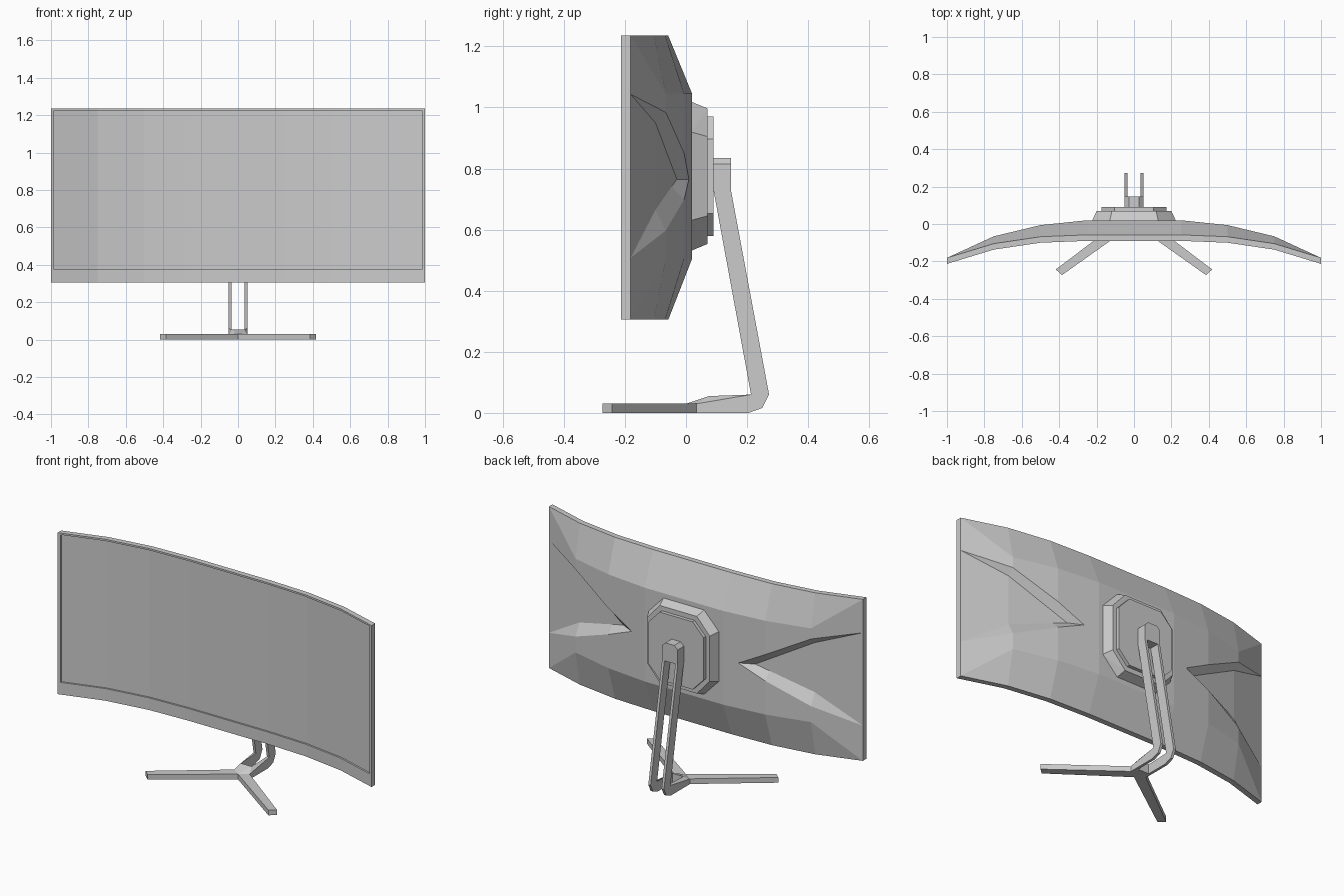
import bpy
import bmesh

cube = bpy.data.objects.get("Cube")
if cube:
    bpy.data.objects.remove(cube, do_unlink=True)

grey = bpy.data.materials.new("plain grey")
grey.use_nodes = True
grey.diffuse_color = (0.6, 0.6, 0.6, 1)
grey.node_tree.nodes["Principled BSDF"].inputs["Base Color"].default_value = (0.6, 0.6, 0.6, 1)


def add_face(bm, *pts):
    """Add a face and its mirror image across x = 0."""
    for side in (1, -1):
        bm.faces.new([bm.verts.new((x * side, y, z)) for x, y, z in pts])


def finish(bm, name):
    bmesh.ops.remove_doubles(bm, verts=bm.verts, dist=0.0005)
    bmesh.ops.recalc_face_normals(bm, faces=bm.faces)
    mesh = bpy.data.meshes.new(name)
    bm.to_mesh(mesh)
    bm.free()
    mesh.materials.append(grey)
    obj = bpy.data.objects.new(name, mesh)
    bpy.context.collection.objects.link(obj)
    return obj


def hull(name, pts):
    """Convex solid around a few points."""
    bm = bmesh.new()
    for p in pts:
        bm.verts.new(p)
    bmesh.ops.convex_hull(bm, input=bm.verts)
    bmesh.ops.dissolve_limit(bm, angle_limit=0.01, verts=bm.verts, edges=bm.edges)
    return finish(bm, name)


# Curved display: plan-view curves of the front, the rim and the bulged back
TOP, BOTTOM, LIP_TOP, LIP_BOTTOM = 1.235, 0.305, 1.225, 0.375
RIM, INSET = 0.032, 0.01
xs = [0, 0.25, 0.5, 0.75, 0.985, 1]
front = list(zip(xs, [-0.09, -0.09, -0.1, -0.137, -0.2085, -0.213]))
rim = [(x, y + RIM) for x, y in front if x != 0.985]
back = list(zip(xs, [0.02, 0.02, -0.006, -0.066]))


def at(p, z, dy=0):
    return (p[0], p[1] + dy, z)


bm = bmesh.new()

# Bezel and recessed screen
for i, (a, b) in enumerate(zip(front, front[1:])):
    for lo, hi in ((BOTTOM, LIP_BOTTOM), (LIP_BOTTOM, LIP_TOP), (LIP_TOP, TOP)):
        deep = INSET if lo == LIP_BOTTOM and i < 4 else 0
        add_face(bm, at(a, lo, deep), at(b, lo, deep), at(b, hi, deep), at(a, hi, deep))
    if i < 4:
        for z in (LIP_BOTTOM, LIP_TOP):
            add_face(bm, at(a, z), at(b, z), at(b, z, INSET), at(a, z, INSET))
edge = front[4]
add_face(bm, at(edge, LIP_BOTTOM), at(edge, LIP_TOP),
         at(edge, LIP_TOP, INSET), at(edge, LIP_BOTTOM, INSET))

# Back shell with a wedge-shaped recess on each side
tip, floor_tip = (0.34, 0.0095, 0.765), (0.42, -0.03, 0.765)
halves = []
for edge_z, bevel_z, rim_z, floor_z in (
        (TOP, 1.045, (0.85, 0.984, 1.043), (0.81, 0.95)),
        (BOTTOM, 0.505, (0.699, 0.597, 0.508), (0.741, 0.665))):
    # Thin top or bottom rim, then the sloping bevel
    for i in range(3):
        add_face(bm, at(front[i], edge_z), at(front[i + 1], edge_z),
                 at(rim[i + 1], edge_z), at(rim[i], edge_z))
        add_face(bm, at(rim[i], edge_z), at(rim[i + 1], edge_z),
                 at(back[i + 1], bevel_z), at(back[i], bevel_z))
    add_face(bm, *[at(p, edge_z) for p in front[3:]], at(rim[4], edge_z), at(rim[3], edge_z))
    add_face(bm, at(rim[3], edge_z), at(rim[4], edge_z), at(back[3], bevel_z))

    bevel = [at(p, bevel_z) for p in back] + [at(rim[4], edge_z)]
    lip = [at(p, z) for p, z in zip(back[2:] + rim[4:], rim_z)]
    floor = [(0.5, -0.047, floor_z[0]), (0.75, -0.1, floor_z[1]), lip[2]]
    # Outer back faces beside the recess
    add_face(bm, bevel[2], bevel[3], lip[1], lip[0])
    add_face(bm, bevel[3], bevel[4], lip[2], lip[1])
    # Recess wall
    add_face(bm, tip, floor_tip, floor[0], lip[0])
    add_face(bm, lip[0], floor[0], floor[1], lip[1])
    add_face(bm, lip[1], floor[1], lip[2])
    halves.append((bevel, lip, floor))

(ub, ul, uf), (lb, ll, lf) = halves
add_face(bm, ub[0], ub[1], lb[1], lb[0])
add_face(bm, ub[1], ub[2], ul[0], tip, ll[0], lb[2], lb[1])
# Recess floor
add_face(bm, floor_tip, uf[0], lf[0])
for i in range(2):
    add_face(bm, uf[i], uf[i + 1], lf[i + 1], lf[i])
# Side edges
add_face(bm, *[at(front[5], z) for z in (BOTTOM, LIP_BOTTOM, LIP_TOP, TOP)],
         ub[4], ul[2], ll[2], lb[4])
finish(bm, "display")


# Eight-sided mount behind the display
def octagon(y, w, h, flat_w, flat_h):
    return [(sx * x, y, 0.775 + sz * z) for sx in (1, -1) for sz in (1, -1)
            for x, z in ((w, flat_h), (flat_w, h))]


hull("mount_base", octagon(0.015, 0.225, 0.245, 0.13, 0.145)
     + octagon(0.07, 0.2, 0.222, 0.118, 0.13))
hull("mount_plate", octagon(0.065, 0.175, 0.195, 0.105, 0.122)
     + octagon(0.09, 0.175, 0.195, 0.105, 0.122))

# Stand head with chamfered top corners
hull("stand_head", [(s * x, y, z) for s in (1, -1) for y in (0.088, 0.147)
                    for x, z in ((0.05, 0.73), (0.05, 0.815), (0.028, 0.835))])

# Twin stand bars, bent forward at the foot
bend = [(0.205, 0), (0.25, 0.016), (0.272, 0.06), (0.147, 0.73), (0.09, 0.73), (0.213, 0.06)]
outer = [(0.05, y, z) for y, z in [(0.035, 0.03), (0.035, 0)] + bend]
inner = [(0.035, y, z) for y, z in [(0.075, 0.055), (0.075, 0)] + bend]
bm = bmesh.new()
add_face(bm, *outer)
add_face(bm, *inner)
for i in range(len(outer)):
    add_face(bm, outer[i - 1], outer[i], inner[i], inner[i - 1])
finish(bm, "stand_bars")

# Hub joining bars and feet
plan = [(0, 0, 0.03), (0.05, 0.035, 0.03), (0.035, 0.075, 0.055)]
hull("stand_hub", [(s * x, y, z) for s in (1, -1) for x, y, top in plan for z in (0, top)])

# Splayed feet
for side, name in ((1, "left_foot"), (-1, "right_foot")):
    hull(name, [(side * x, y, z) for z in (0, 0.03)
                for x, y in ((0, 0), (0.385, -0.273), (0.418, -0.243), (0.05, 0.035))])
